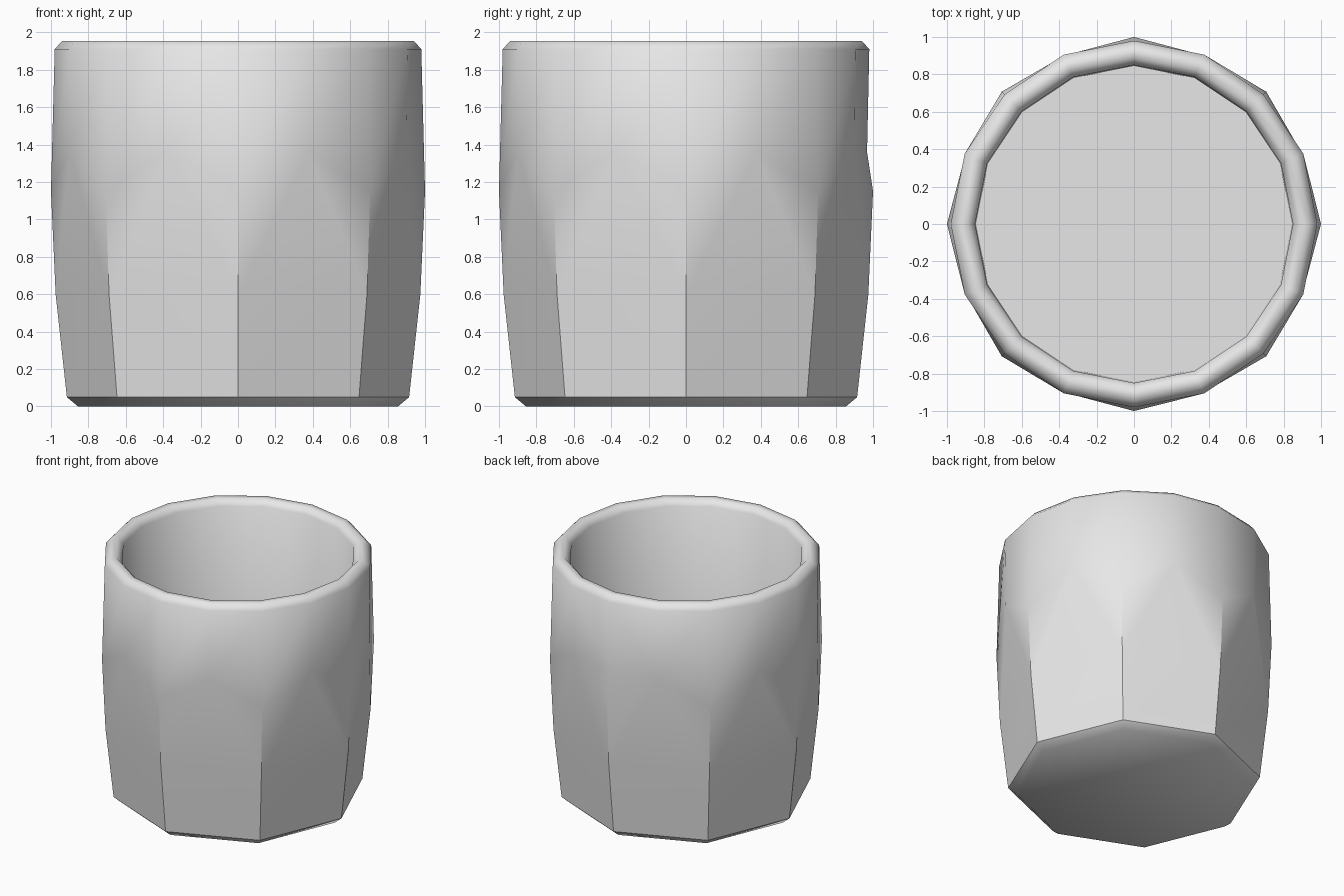
import bpy, bmesh
from math import cos, sin, tau

cube = bpy.data.objects.get("Cube")
if cube:
    bpy.data.objects.remove(cube)

SIDES = 8
bm = bmesh.new()


def ring(n, r, z):
    return [bm.verts.new((r * cos(tau * i / n), r * sin(tau * i / n), z)) for i in range(n)]


def loft(low, high):
    n = len(low)
    for i in range(n):
        j = (i + 1) % n
        bm.faces.new((low[i], low[j], high[j], high[i]))


# Eight-sided lower body with a chamfered foot
foot, base, belly = [ring(SIDES, r, z) for r, z in ((0.855, 0), (0.915, 0.05), (0.975, 0.6))]
bm.faces.new(foot[::-1])
loft(foot, base)
loft(base, belly)

# Zigzag shoulder where the eight facets turn into sixteen
shoulder = ring(2 * SIDES, 1, 1.15)
for v in shoulder[1::2]:
    v.co = (v.co.x * 0.975, v.co.y * 0.975, 1.36)
for i in range(SIDES):
    j = (i + 1) % SIDES
    left, peak, right = shoulder[2 * i], shoulder[2 * i + 1], shoulder[2 * j]
    bm.faces.new((belly[i], belly[j], peak))
    bm.faces.new((belly[i], peak, left))
    bm.faces.new((belly[j], right, peak))

# Sixteen-sided collar, rounded lip, inner wall and floor
previous = shoulder
for r, z in ((0.98, 1.91), (0.94, 1.955), (0.89, 1.955), (0.85, 1.91), (0.845, 0.2)):
    current = ring(2 * SIDES, r, z)
    loft(previous, current)
    previous = current
floor = bm.faces.new(previous)

# Smooth shading, with the facet corners, foot and floor edges kept sharp
for f in bm.faces:
    f.smooth = True
body_rings = set(base + belly + shoulder)
for e in bm.edges:
    a, b = e.verts
    facet = a in body_rings and b in body_rings and abs(a.co.cross(b.co).z) < 0.01
    foot_edge = a in base and b in base
    e.smooth = not (facet or foot_edge or floor in e.link_faces)

# Small dent in the back corner of the collar
back = shoulder[SIDES // 2]
rise = next(e for e in back.link_edges if e.other_vert(back).co.z > 1.5)
dent = bmesh.utils.edge_split(rise, back, 0.3)[1]
dent.co = (0, 0.968, 1.36)
for side in (-1, 1):
    bmesh.ops.connect_verts(bm, verts=[dent, shoulder[SIDES // 2 + side]])

bmesh.ops.recalc_face_normals(bm, faces=bm.faces)
mesh = bpy.data.meshes.new("cup")
bm.to_mesh(mesh)
bm.free()

# Plain grey glaze
glaze = bpy.data.materials.new("light grey")
glaze.use_nodes = True
colour = (0.8, 0.8, 0.8, 1)
glaze.diffuse_color = colour
glaze.node_tree.nodes["Principled BSDF"].inputs["Base Color"].default_value = colour
mesh.materials.append(glaze)

cup = bpy.data.objects.new("cup", mesh)
bpy.context.collection.objects.link(cup)
